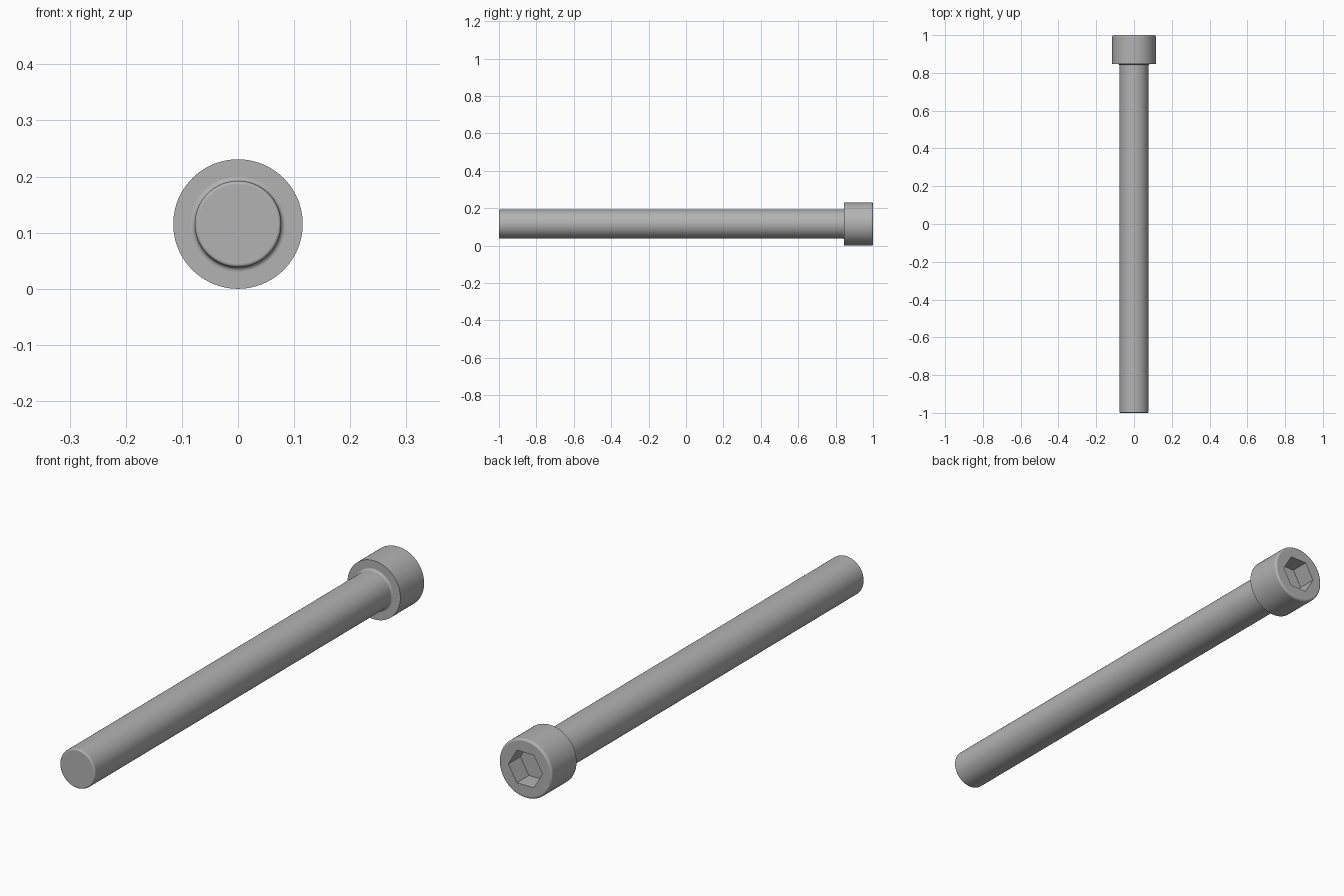
import bpy, bmesh, math
from mathutils import Matrix, Vector

cube = bpy.data.objects.get("Cube")
if cube:
    bpy.data.objects.remove(cube, do_unlink=True)

# Main dimensions
HEAD_R, SHANK_R = 0.1154, 0.0769
HEAD_START = 0.846
SOCKET_R, SOCKET_DEPTH = 0.074, 0.075
CENTRE = Vector((0, 0, HEAD_R))

steel = bpy.data.materials.new("steel_grey")
steel.use_nodes = True
grey = (0.45, 0.45, 0.45, 1)
steel.diffuse_color = grey
steel.node_tree.nodes["Principled BSDF"].inputs["Base Color"].default_value = grey


def arc(r, y, size, start, end, steps=6):
    """Points of a rounded corner, as (radius, y) pairs."""
    angles = [math.radians(start + (end - start) * i / steps) for i in range(steps + 1)]
    return [(r + size * math.cos(a), y + size * math.sin(a)) for a in angles]


def add_object(name, bm):
    mesh = bpy.data.meshes.new(name)
    bmesh.ops.recalc_face_normals(bm, faces=bm.faces)
    bm.to_mesh(mesh)
    bm.free()
    mesh.materials.append(steel)
    obj = bpy.data.objects.new(name, mesh)
    bpy.context.collection.objects.link(obj)
    return obj


def lathe(name, profile, sides=96):
    """Turn a (radius, y) profile around the long axis and cap both ends."""
    bm = bmesh.new()
    verts = [bm.verts.new(CENTRE + Vector((r, y, 0))) for r, y in profile]
    edges = [bm.edges.new(pair) for pair in zip(verts, verts[1:])]
    bmesh.ops.spin(bm, geom=verts + edges, cent=CENTRE, axis=(0, 1, 0),
                   angle=math.tau, steps=sides)
    bmesh.ops.remove_doubles(bm, verts=bm.verts, dist=1e-5)
    bmesh.ops.holes_fill(bm, edges=[e for e in bm.edges if e.is_boundary], sides=0)
    return add_object(name, bm)


def apply_modifiers(obj):
    bpy.context.view_layer.update()
    evaluated = obj.evaluated_get(bpy.context.evaluated_depsgraph_get())
    mesh = bpy.data.meshes.new_from_object(evaluated)
    obj.modifiers.clear()
    obj.data = mesh


def smooth(obj):
    bpy.ops.object.select_all(action="DESELECT")
    obj.select_set(True)
    bpy.context.view_layer.objects.active = obj
    bpy.ops.object.shade_smooth_by_angle(angle=math.radians(30))
    weighted = obj.modifiers.new("flat_caps", "WEIGHTED_NORMAL")
    weighted.keep_sharp = True


# Shank: rounded tip and a small fillet flaring out under the head
TIP, FILLET = 0.006, 0.008
shank = lathe("shank",
              arc(SHANK_R - TIP, -1 + TIP, TIP, -90, 0)
              + arc(SHANK_R + FILLET, HEAD_START - FILLET, FILLET, 180, 90)
              + [(SHANK_R + FILLET, HEAD_START + 0.01)])

# Head: crisp underside, rounded outer rim
RIM = 0.009
head = lathe("socket_head",
             [(HEAD_R, HEAD_START)] + arc(HEAD_R - RIM, 1 - RIM, RIM, 0, 90))

# Hexagonal socket with corners pointing sideways
bm = bmesh.new()
bmesh.ops.create_cone(bm, cap_ends=True, segments=6, radius1=SOCKET_R,
                      radius2=SOCKET_R, depth=2 * SOCKET_DEPTH)
bmesh.ops.rotate(bm, verts=bm.verts, matrix=Matrix.Rotation(math.radians(90), 3, "X"))
corner = bm.verts[:][0].co if not hasattr(bm.verts, "ensure_lookup_table") else None
bm.verts.ensure_lookup_table()
corner = bm.verts[0].co
turn = math.atan2(corner.z, corner.x)
bmesh.ops.rotate(bm, verts=bm.verts, matrix=Matrix.Rotation(turn, 3, "Y"))
bmesh.ops.translate(bm, verts=bm.verts, vec=CENTRE + Vector((0, 1, 0)))
cutter = add_object("socket_cutter", bm)
cutter.hide_render = True

cut = head.modifiers.new("hex_socket", "BOOLEAN")
cut.operation = "DIFFERENCE"
cut.solver = "EXACT"
cut.object = cutter
apply_modifiers(head)
bpy.data.objects.remove(cutter, do_unlink=True)

for part in (shank, head):
    smooth(part)
